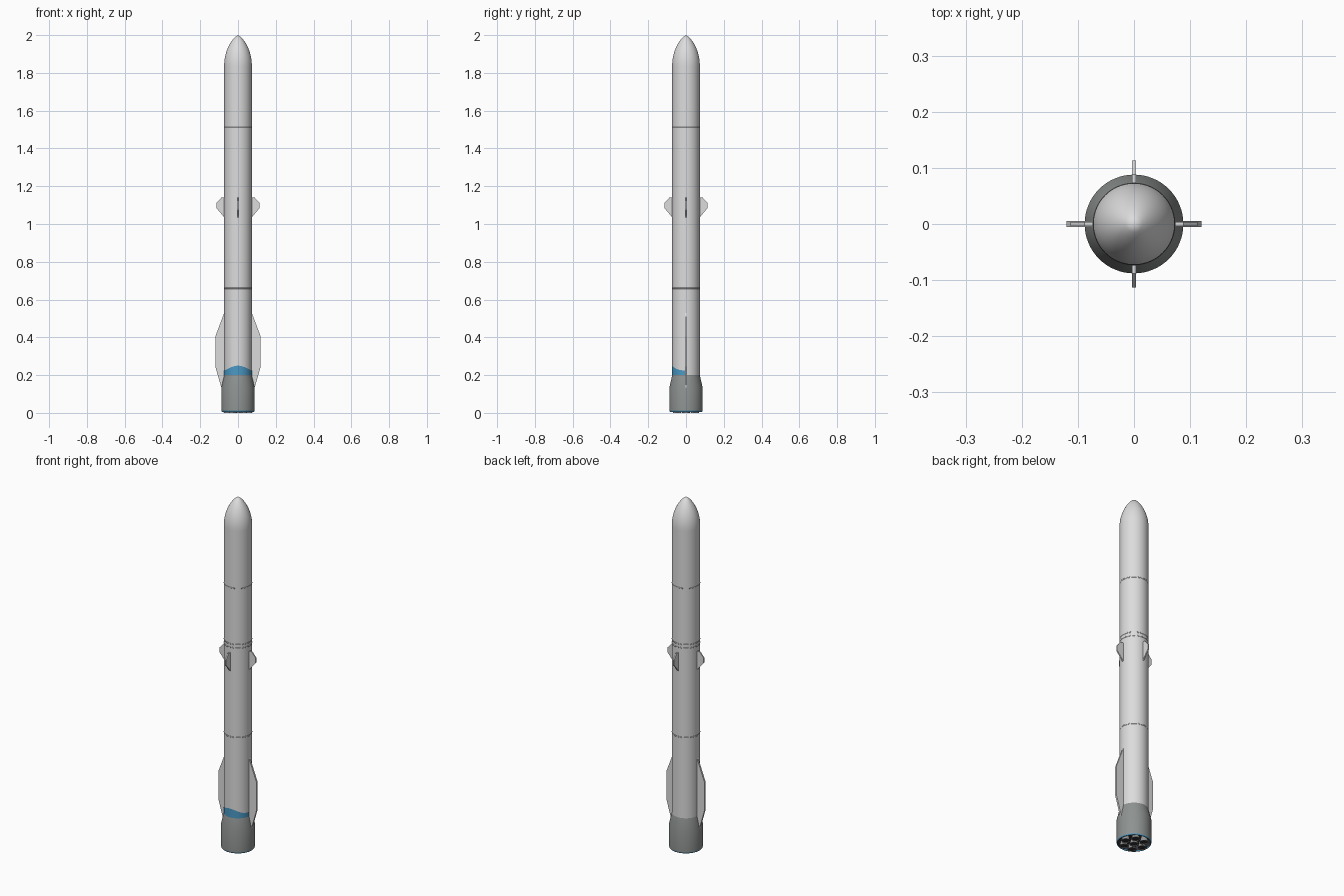
import bpy, bmesh, math
from mathutils import Matrix

if "Cube" in bpy.data.objects:
    bpy.data.objects.remove(bpy.data.objects["Cube"])

SEG = 64
R = 0.073          # body radius
SKIRT = 0.088      # engine skirt radius


def material(name, rgb):
    m = bpy.data.materials.new(name)
    m.diffuse_color = (*rgb, 1)
    m.use_nodes = True
    m.node_tree.nodes["Principled BSDF"].inputs["Base Color"].default_value = m.diffuse_color
    return m


WHITE = material("body_white", (0.72, 0.72, 0.72))
GREY = material("skirt_grey", (0.27, 0.29, 0.28))
BLUE = material("band_blue", (0.07, 0.32, 0.56))
DARK = material("engine_dark", (0.03, 0.03, 0.035))
METAL = material("nozzle_metal", (0.3, 0.3, 0.3))


def finish(name, bm, mat, smooth=True):
    bmesh.ops.recalc_face_normals(bm, faces=bm.faces)
    me = bpy.data.meshes.new(name)
    bm.to_mesh(me)
    bm.free()
    ob = bpy.data.objects.new(name, me)
    bpy.context.collection.objects.link(ob)
    me.materials.append(mat)
    if smooth:
        bpy.ops.object.select_all(action='DESELECT')
        ob.select_set(True)
        bpy.context.view_layer.objects.active = ob
        bpy.ops.object.shade_smooth_by_angle(angle=math.radians(30))
    return ob


def lathe(name, profile, mat, seg=SEG, at=(0, 0)):
    """Spin a (radius, height) profile around the vertical axis."""
    bm = bmesh.new()
    vs = [bm.verts.new((r, 0, z)) for r, z in profile]
    es = [bm.edges.new(p) for p in zip(vs, vs[1:])]
    bmesh.ops.spin(bm, geom=vs + es, cent=(0, 0, 0), axis=(0, 0, 1),
                   angle=math.tau, steps=seg)
    bmesh.ops.remove_doubles(bm, verts=bm.verts, dist=1e-5)
    bmesh.ops.translate(bm, verts=bm.verts, vec=(*at, 0))
    return finish(name, bm, mat)


def fin(name, outline, thick, turn, mat):
    """Extrude a (radius, height) outline into a plate and turn it about z."""
    bm = bmesh.new()
    face = bm.faces.new([bm.verts.new((r, -thick / 2, z)) for r, z in outline])
    ext = bmesh.ops.extrude_face_region(bm, geom=[face])['geom']
    bmesh.ops.translate(bm, vec=(0, thick, 0),
                        verts=[v for v in ext if isinstance(v, bmesh.types.BMVert)])
    bm.transform(Matrix.Rotation(turn, 4, 'Z'))
    return finish(name, bm, mat, smooth=False)


# Main tube and rounded nose
lathe("body_tube", [(R, 0.2), (R, 1.84)], WHITE)
nose = [(R * (1 - (i / 16) ** 2) ** 0.75, 1.84 + 0.16 * i / 16) for i in range(17)]
lathe("nose_cone", nose, WHITE)

# Thin raised joints between the tanks and stages
for i, z in enumerate((0.66, 1.17, 1.19, 1.51)):
    lathe(f"joint_ring_{i}", [(R, z - .003), (R + .0007, z - .002),
                              (R + .0007, z + .002), (R, z + .003)], WHITE)

# Hollow flared engine skirt, with a blue lower rim and recessed dark plate
lathe("engine_skirt", [(R, 0.2), (SKIRT, 0.135), (SKIRT, 0.012)], GREY)
lathe("skirt_rim", [(SKIRT, 0.012), (0.086, 0.006), (0.083, 0.006), (0.083, 0.012)], BLUE)
lathe("skirt_lining", [(0.083, 0.012), (0.083, 0.05), (0, 0.05)], DARK)

# Seven engine bells: one in the middle, six around it
spots = [(0, 0)] + [(0.054 * math.cos(math.tau * k / 6), 0.054 * math.sin(math.tau * k / 6))
                    for k in range(6)]
for i, at in enumerate(spots):
    lathe(f"engine_bell_{i}", [(0.008, 0.05), (0.016, 0.03), (0.022, 0.0), (0.019, 0.0),
                               (0.013, 0.03), (0, 0.045)], METAL, 24, at)
    lathe(f"engine_throat_{i}", [(0.0185, 0.003), (0, 0.003)], DARK, 24, at)

# Blue painted band with a wavy top on the front half
bm = bmesh.new()
cols = []
for i in range(33):
    a = math.pi * (i / 32 - 0.5)
    top = 0.225 + 0.025 * math.cos(a) ** 3
    x, y = (R + 0.0008) * math.sin(a), -(R + 0.0008) * math.cos(a)
    cols.append((bm.verts.new((x, y, 0.2)), bm.verts.new((x, y, top))))
for (a, b), (c, d) in zip(cols, cols[1:]):
    bm.faces.new((a, c, d, b))
finish("blue_band", bm, BLUE)

# Four small steering fins around the upper part of the first stage
small = [(R - .005, 1.035), (R, 1.035), (0.113, 1.083), (0.113, 1.112),
         (0.088, 1.14), (R - .005, 1.14)]
for k in range(4):
    fin(f"steering_fin_{k}", small, 0.007, k * math.pi / 2, WHITE)

# Two long side strakes near the base
long = [(R - .005, 0.13), (0.087, 0.13), (0.12, 0.245), (0.12, 0.405),
        (R, 0.53), (R - .005, 0.53)]
for k in range(2):
    fin(f"side_strake_{k}", long, 0.01, k * math.pi, WHITE)
